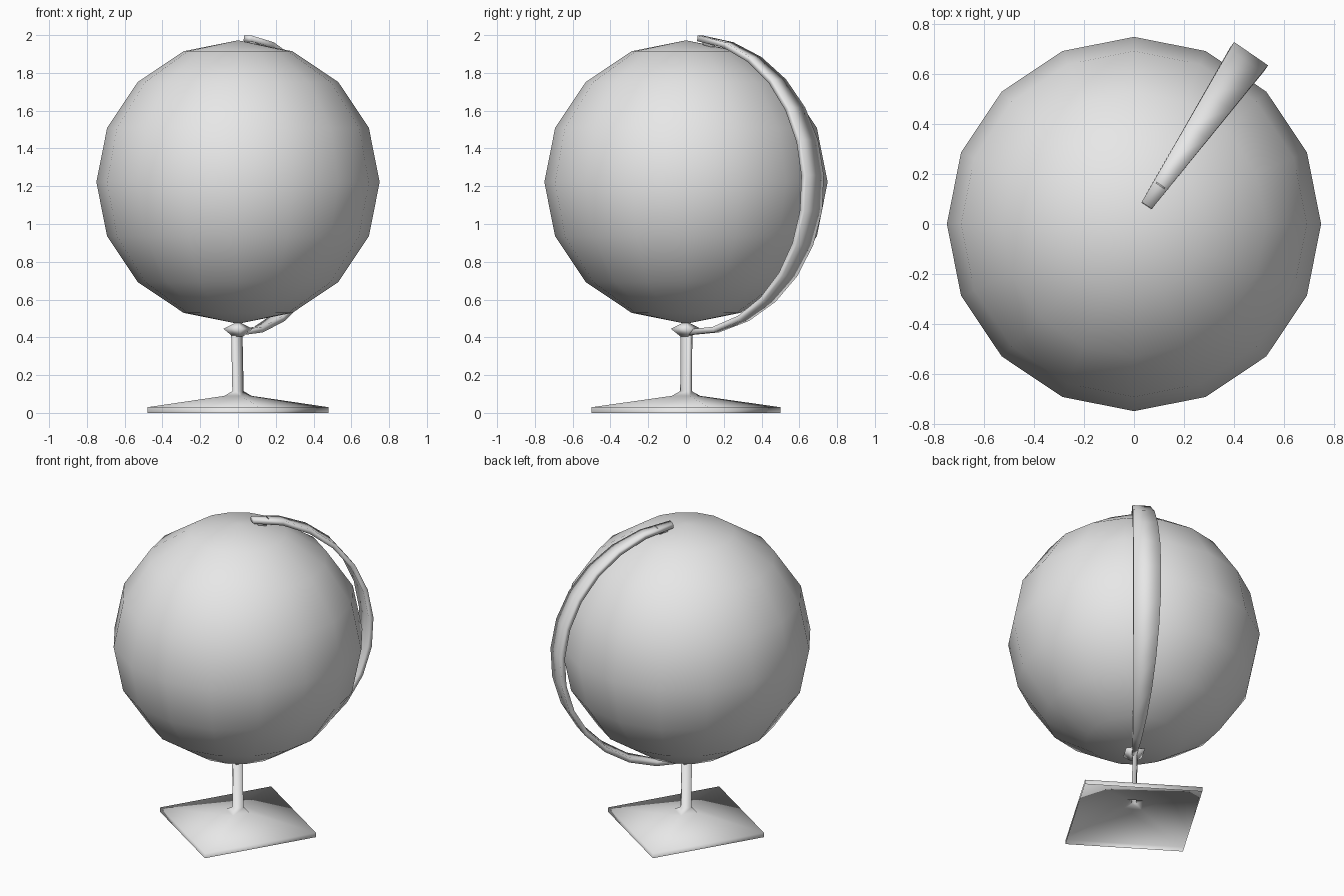
import bpy, bmesh, math
from mathutils import Vector

cube = bpy.data.objects.get("Cube")
if cube:
    bpy.data.objects.remove(cube)

grey = bpy.data.materials.new("light_grey")
grey.use_nodes = True
colour = (0.8, 0.8, 0.8, 1)
grey.diffuse_color = colour
grey.node_tree.nodes["Principled BSDF"].inputs["Base Color"].default_value = colour


def finish(name, bm):
    mesh = bpy.data.meshes.new(name)
    bm.to_mesh(mesh)
    bm.free()
    for face in mesh.polygons:
        face.use_smooth = True
    mesh.materials.append(grey)
    obj = bpy.data.objects.new(name, mesh)
    bpy.context.collection.objects.link(obj)
    return obj


def loft(name, sections, cap_start=True, cap_end=True):
    """Skin a row of four-cornered sections."""
    bm = bmesh.new()
    rings = [[bm.verts.new(p) for p in s] for s in sections]
    for low, high in zip(rings, rings[1:]):
        for i in range(4):
            j = (i + 1) % 4
            bm.faces.new((low[i], low[j], high[j], high[i]))
    if cap_start:
        bm.faces.new(rings[0][::-1])
    if cap_end:
        bm.faces.new(rings[-1])
    bmesh.ops.recalc_face_normals(bm, faces=bm.faces)
    return finish(name, bm)


def heading(degrees):
    a = math.radians(degrees)
    return Vector((math.cos(a), math.sin(a), 0))


UP = Vector((0, 0, 1))
CORNER_A, CORNER_B = Vector((0.48, 0.12, 0)), Vector((-0.11, 0.5, 0))


def plate(scale, z):
    return [c * scale + UP * z for c in (CORNER_A, CORNER_B, -CORNER_A, -CORNER_B)]


def rect(centre, u, v):
    return [centre + u - v, centre + u + v, centre - u + v, centre - u - v]


# Globe
bm = bmesh.new()
bmesh.ops.create_uvsphere(bm, u_segments=16, v_segments=8, radius=0.75)
globe = finish("globe", bm)
globe.location.z = 1.222

# Foot plate, hollow below, drawn up into a flat post
long_side, short_side = heading(47) * 0.03, heading(137) * 0.013
loft("foot_and_post", [
    plate(1, 0), plate(1, 0.03), plate(0.15, 0.09),
    rect(UP * 0.115, long_side, short_side),
    rect(UP * 0.41 + Vector((-0.006, 0.003, 0)), long_side, short_side),
], cap_start=False)

# Pivot knob under the globe
loft("pivot_knob", [plate(0.06, 0.405), plate(0.16, 0.445), plate(0.02, 0.48)])

# Curved arm, widest at the middle
out, side = heading(55.5), heading(145.5)
STEPS = 13
sections = []
for i in range(STEPS + 1):
    a = math.radians(-92 + 178 * i / STEPS)
    radial = out * math.cos(a) + UP * math.sin(a)
    centre = out * 0.035 + UP * 1.205 + radial * 0.78
    taper = max(math.cos(a), 0)
    end_width = 0.012 if a < 0 else 0.02
    half = end_width + (0.083 - end_width) * taper
    sections.append(rect(centre, radial * 0.015, side * half))
loft("curved_arm", sections)

# Small peg from the arm tip to the globe
peg = out * 0.15
loft("top_pivot_peg", [
    rect(peg + UP * 1.93, out * 0.02, side * 0.016),
    rect(peg + UP * 1.98, out * 0.04, side * 0.02),
])
